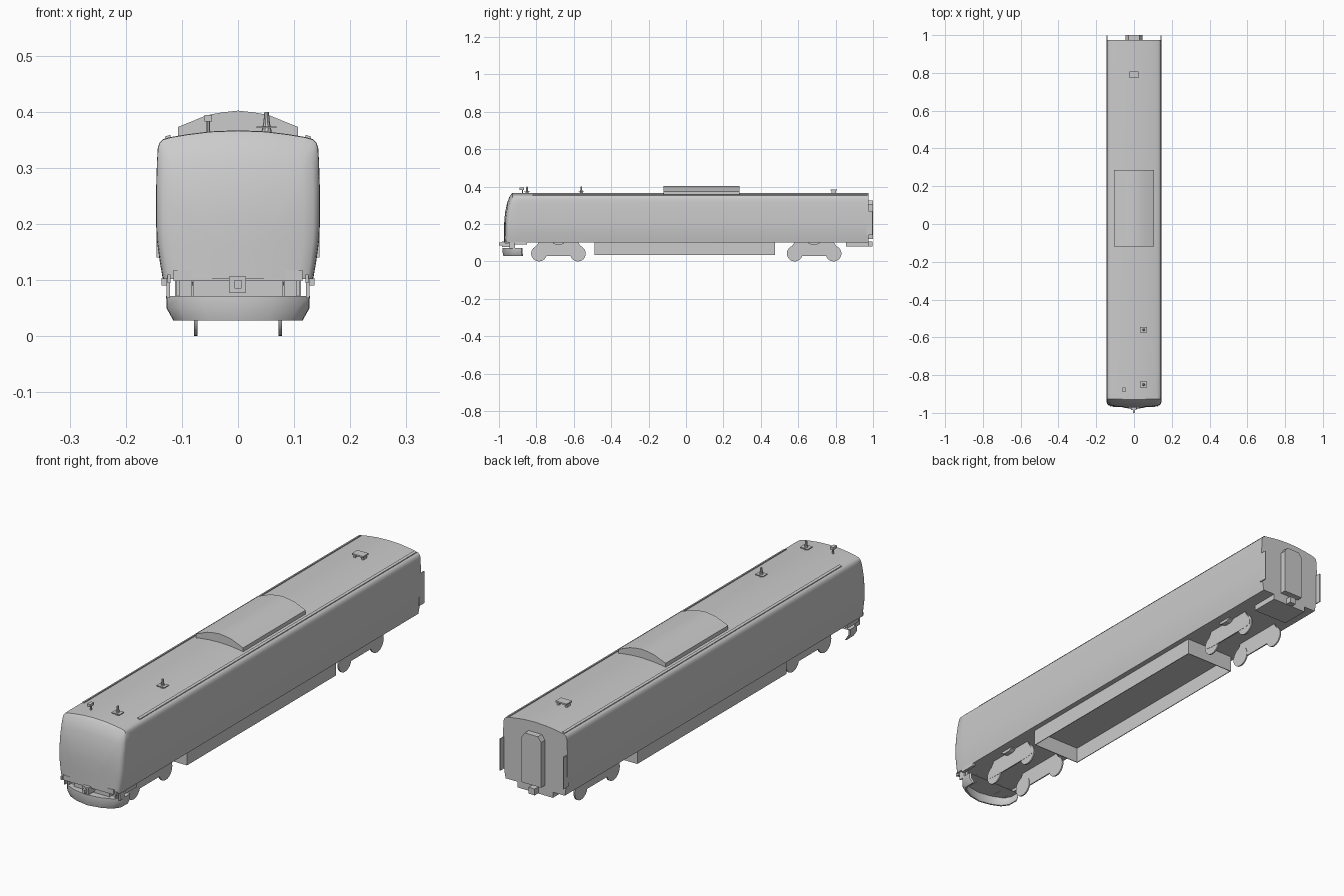
import bpy, bmesh, math


def make(name, verts, faces, smooth=False):
    me = bpy.data.meshes.new(name)
    me.from_pydata(verts, [], faces)
    bm = bmesh.new()
    bm.from_mesh(me)
    bmesh.ops.recalc_face_normals(bm, faces=bm.faces)
    bm.to_mesh(me)
    bm.free()
    ob = bpy.data.objects.new(name, me)
    bpy.context.collection.objects.link(ob)
    if smooth:
        bpy.context.view_layer.objects.active = ob
        bpy.ops.object.select_all(action='DESELECT')
        ob.select_set(True)
        bpy.ops.object.shade_smooth_by_angle(angle=math.radians(35))
    return ob


def loft(name, rings, smooth=False, caps=True):
    n = len(rings[0])
    verts = [p for r in rings for p in r]
    faces = [(k*n+i, k*n+(i+1) % n, (k+1)*n+(i+1) % n, (k+1)*n+i)
             for k in range(len(rings)-1) for i in range(n)]
    if caps:
        faces += [tuple(range(n)), tuple(range(len(verts)-n, len(verts)))]
    return make(name, verts, faces, smooth)


def box(name, x0, x1, y0, y1, z0, z1):
    ring = lambda z: [(x0, y0, z), (x1, y0, z), (x1, y1, z), (x0, y1, z)]
    return loft(name, [ring(z0), ring(z1)])


def along_y(name, prof, y0, y1, smooth=False):
    return loft(name, [[(x, y, z) for x, z in prof] for y in (y0, y1)], smooth)


def along_x(name, prof, x0, x1, smooth=False):
    return loft(name, [[(x, y, z) for y, z in prof] for x in (x0, x1)], smooth)


def rod(name, x, y, z0, z1, r0, r1, n=10):
    ang = [2*math.pi*i/n for i in range(n)]
    loft(name, [[(x+r*math.cos(a), y+r*math.sin(a), z) for a in ang]
                for z, r in ((z0, r0), (z1, r1))], True)


# car body: bulging cross-section lofted into a raked, rounded cab front
FLOOR = 0.102
half = [(0.134, FLOOR), (0.139, 0.13), (0.1445, 0.17), (0.146, 0.2), (0.146, 0.26),
        (0.1445, 0.31), (0.143, 0.335), (0.14, 0.345), (0.134, 0.351), (0.12, 0.355),
        (0.09, 0.36), (0.05, 0.365)]
section = half + [(0, 0.367)] + [(-x, z) for x, z in reversed(half)]


def body_ring(y, s, rake):
    ring = []
    for x, z in section:
        x, z = x*s, FLOOR + (z-FLOOR)*s
        lean = 0.033*max(0, (z-0.2)/0.165)**2 + 0.012*(x/0.145)**2
        ring.append((x, y + lean*rake, z))
    return ring


stations = [(0.975, 1, 0), (-0.9, 1, 0), (-0.945, 0.997, 0.5), (-0.958, 0.985, 0.8),
            (-0.966, 0.96, 1), (-0.97, 0.92, 1), (-0.972, 0.8, 1), (-0.972, 0.6, 1),
            (-0.972, 0.4, 1), (-0.972, 0.2, 1), (-0.972, 0.01, 1)]
loft("car_body", [body_ring(*s) for s in stations], True)
box("cab_lower_lip", -0.115, 0.115, -0.968, -0.93, 0.098, 0.118)

# roof pod and gutters
pod = [(-0.107, 0.35), (-0.107, 0.373), (-0.055, 0.394), (-0.028, 0.399), (0, 0.402),
       (0.028, 0.399), (0.055, 0.394), (0.107, 0.373), (0.107, 0.35)]
along_y("roof_pod", pod, -0.12, 0.285, True)
for s in (-1, 1):
    along_y("roof_gutter", [(s*0.12, 0.353), (s*0.129, 0.35), (s*0.130, 0.356),
                            (s*0.12, 0.359)], -0.82, 0.97)

# roof aerials, horn and vent
for y in (-0.85, -0.56):
    box("aerial_plate", 0.033, 0.069, y-0.015, y+0.015, 0.371, 0.374)
    rod("aerial_foot", 0.051, y, 0.36, 0.38, 0.01, 0.006)
    rod("aerial_rod", 0.051, y, 0.378, 0.40, 0.006, 0.004)
rod("horn_post", -0.053, -0.875, 0.36, 0.39, 0.003, 0.003)
box("horn", -0.060, -0.046, -0.89, -0.865, 0.383, 0.394)
box("roof_vent_top", -0.025, 0.025, 0.772, 0.808, 0.378, 0.384)
for s in (-1, 1):
    box("roof_vent_leg", s*0.018-0.004, s*0.018+0.004, 0.778, 0.802, 0.36, 0.379)

# underframe equipment skirt, open at the bottom
ring = lambda h, y0, y1, z: [(-h, y0, z), (h, y0, z), (h, y1, z), (-h, y1, z)]
loft("equipment_skirt", [ring(0.112, -0.49, 0.475, 0.104), ring(0.112, -0.49, 0.475, 0.035),
                         ring(0.109, -0.487, 0.472, 0.035), ring(0.109, -0.487, 0.472, 0.1)],
     caps=False)

# bogies: side plates with wheel discs
for yc in (-0.682, 0.685):
    for s in (-1, 1):
        frame = [(yc-0.135, 0.035), (yc-0.105, 0.03), (yc+0.105, 0.03), (yc+0.135, 0.035),
                 (yc+0.135, 0.055), (yc+0.105, 0.103), (yc-0.105, 0.103), (yc-0.135, 0.055)]
        along_x("bogie_frame", frame, s*0.074, s*0.079)
        for d in (-0.104, 0.104):
            disc = [(yc+d+0.042*math.cos(a*math.pi/12), 0.042+0.042*math.sin(a*math.pi/12))
                    for a in range(24)]
            along_x("wheel", disc, s*0.072, s*0.078, True)
        arc = [(yc-0.03, 0.103), (yc-0.03, 0.097), (yc-0.015, 0.09),
               (yc+0.015, 0.09), (yc+0.03, 0.097), (yc+0.03, 0.103)]
        along_x("bogie_spring", arc, s*0.079, s*0.1)

# snowplough: bent plate below the cab
path = [(0.128, -0.88), (0.127, -0.925), (0.105, -0.952), (0.06, -0.97), (0, -0.98)]
path = path + [(-x, y) for x, y in reversed(path[:-1])]


def plough_ring(z, k, dy, inset):
    out = [(x*k, y+dy, z) for x, y in path]
    return out + [(x*k*(1-inset), y+dy+0.006, z) for x, y in reversed(path)]


loft("plough", [plough_ring(0.072, 1, 0, 0.04), plough_ring(0.05, 0.995, -0.001, 0.04),
                plough_ring(0.028, 0.9, 0.004, 0.04)], True)
loft("plough_top", [[(x*0.99, y+0.003, z) for x, y in path] for z in (0.069, 0.071)])

# gear between the cab and the plough
box("buffer_beam", -0.08, 0.08, -0.945, -0.93, 0.07, 0.104)
box("front_coupler", -0.016, 0.014, -0.985, -0.93, 0.078, 0.106)
box("front_coupler_hook", -0.006, 0.006, -1.0, -0.98, 0.085, 0.1)
for s in (-1, 1):
    for x in (0.06, 0.107, 0.124):
        box("plough_bracket", s*x-0.003, s*x+0.003, -0.945, -0.915, 0.068, 0.108)
    box("brake_panel", s*0.094-0.012, s*0.094+0.012, -0.93, -0.92, 0.07, 0.104)
    box("cab_step", s*0.130-0.006, s*0.130+0.006, -0.92, -0.85, 0.09, 0.104)
    box("cab_handrail", s*0.123-0.003, s*0.123+0.003, -0.967, -0.95, 0.095, 0.11)

# rear end: gangway, side fairings, coupler and lower box
gang = [(-0.044, 0.12), (0.044, 0.12), (0.044, 0.305), (0.03, 0.325),
        (-0.03, 0.325), (-0.044, 0.305)]
along_y("gangway", gang, 0.97, 1.0)
for s in (-1, 1):
    box("rear_fairing", s*0.143-0.002, s*0.143+0.002, 0.965, 0.998, 0.14, 0.27)
box("rear_lower_box", -0.08, 0.08, 0.855, 0.975, 0.079, 0.104)
box("rear_coupler", -0.014, 0.014, 0.97, 0.998, 0.08, 0.106)
